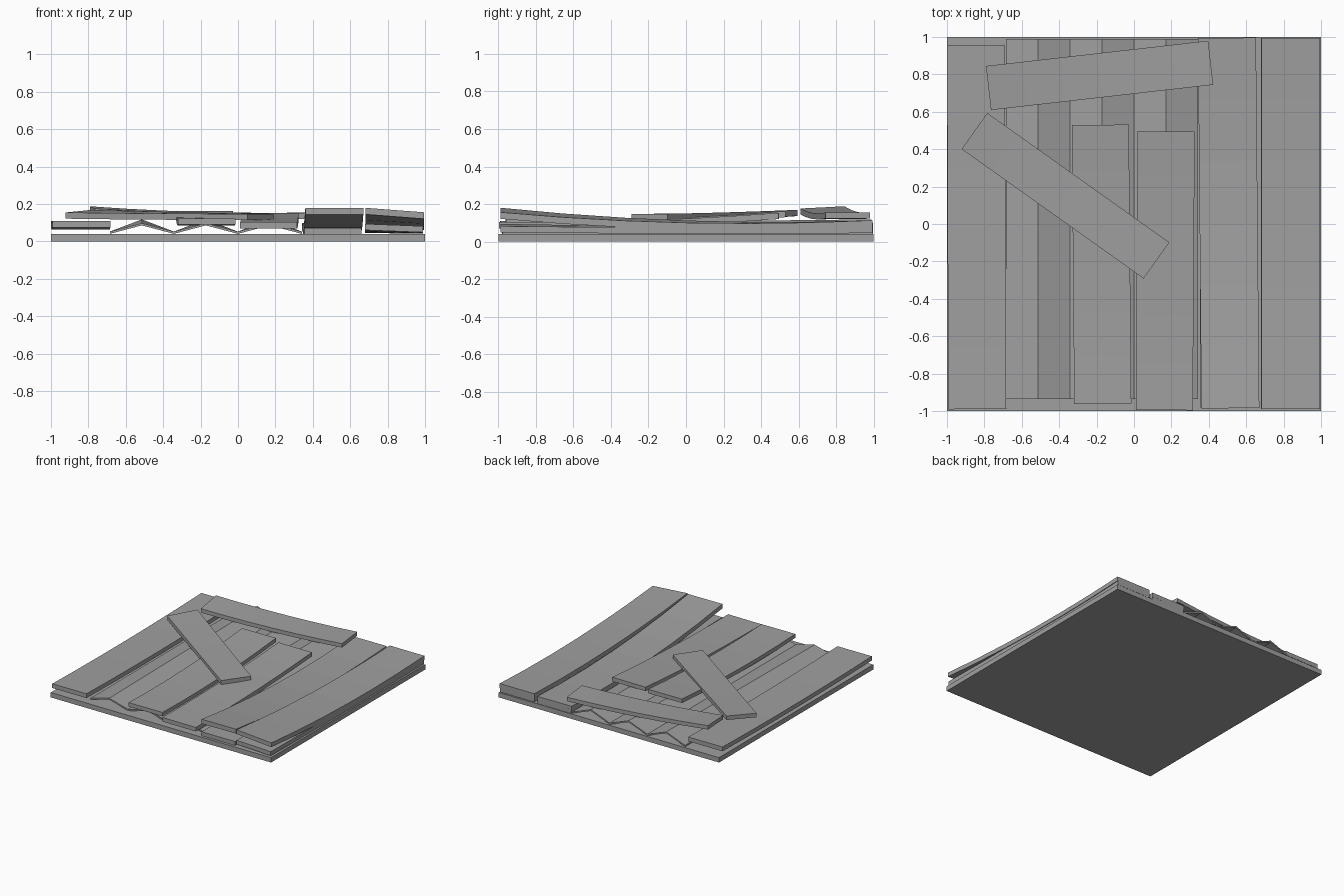
import bpy, bmesh, math
from mathutils import Vector, Matrix

cube = bpy.data.objects.get("Cube")
if cube:
    bpy.data.objects.remove(cube, do_unlink=True)

grey = bpy.data.materials.new("weathered_grey")
grey.use_nodes = True
COLOUR = (0.35, 0.35, 0.35, 1)
grey.diffuse_color = COLOUR
grey.node_tree.nodes["Principled BSDF"].inputs["Base Color"].default_value = COLOUR


def finish(name, bm):
    bmesh.ops.recalc_face_normals(bm, faces=bm.faces)
    mesh = bpy.data.meshes.new(name)
    bm.to_mesh(mesh)
    bm.free()
    mesh.materials.append(grey)
    obj = bpy.data.objects.new(name, mesh)
    bpy.context.collection.objects.link(obj)
    return obj


def plank(name, start, end, width, tops, thick=0.035, tilt=0.0, segments=6):
    """Bent board: tops = height at start, middle, end; tilt = rise of its right edge."""
    bm = bmesh.new()
    a, b = Vector((*start, 0)), Vector((*end, 0))
    along = (b - a).normalized()
    side = Vector((along.y, -along.x, 0)) * width / 2
    rings = []
    for i in range(segments + 1):
        t = i / segments
        z = (tops[0] * (1 - t) * (1 - 2 * t) + tops[1] * 4 * t * (1 - t)
             + tops[2] * t * (2 * t - 1))
        lean = tilt * (1 - t) / 2
        p = a.lerp(b, t)
        rings.append([bm.verts.new(p + side * s + Vector((0, 0, z + lean * s - d)))
                      for s, d in ((-1, 0), (1, 0), (1, thick), (-1, thick))])
    for r, q in zip(rings, rings[1:]):
        for k in range(4):
            bm.faces.new((r[k], r[k - 1], q[k - 1], q[k]))
    bm.faces.new(rings[0])
    bm.faces.new(rings[-1])
    return finish(name, bm)


# Flat base slab
bm = bmesh.new()
bmesh.ops.create_cube(bm, size=1, matrix=Matrix.Translation((0, 0, 0.02))
                      @ Matrix.Diagonal((2, 2, 0.04, 1)))
finish("base_slab", bm)

# Folded sheet with three ridges, slightly higher at the back
bm = bmesh.new()
rows = []
for y, peak in ((-0.935, 0.098), (0.99, 0.118)):
    for drop in (0, 0.012):
        rows.append([bm.verts.new((-0.685 + 0.171 * i, y,
                                   (peak if i % 2 else 0.053) - drop)) for i in range(7)])
ft, fb, bt, bb = rows
for p, q in ((ft, bt), (fb, bb), (ft, fb), (bt, bb)):
    for i in range(6):
        bm.faces.new((p[i], p[i + 1], q[i + 1], q[i]))
for i in (0, 6):
    bm.faces.new((ft[i], bt[i], bb[i], fb[i]))
finish("folded_sheet", bm)

# Long boards on the left and right of the folded sheet
plank("right_side_board", (-0.838, -0.99), (-0.845, 0.955), 0.31, (0.11, 0.098, 0.11))
plank("lower_outer_board", (0.835, -0.99), (0.835, 0.995), 0.31, (0.088, 0.078, 0.078), 0.033, -0.012)
plank("upper_outer_board", (0.838, -0.99), (0.838, 0.995), 0.315, (0.168, 0.106, 0.113), 0.035, -0.024)
plank("lower_inner_board", (0.508, -0.98), (0.5, 0.995), 0.305, (0.073, 0.07, 0.072), 0.032)
plank("upper_inner_board", (0.515, -0.985), (0.497, 0.995), 0.31, (0.179, 0.093, 0.1), 0.036)

# Two shorter boards resting on the ridges
plank("middle_board_right", (-0.167, -0.96), (-0.18, 0.53), 0.305, (0.124, 0.121, 0.162), 0.032)
plank("middle_board_left", (0.162, -0.995), (0.172, 0.495), 0.305, (0.103, 0.112, 0.153), 0.033)

# Loose boards lying across the top
plank("cross_board", (-0.778, 0.727), (0.41, 0.862), 0.237, (0.182, 0.155, 0.155), 0.032, -0.012)
plank("diagonal_board", (-0.853, 0.497), (0.12, -0.195), 0.237, (0.162, 0.153, 0.148), 0.033, -0.014)
